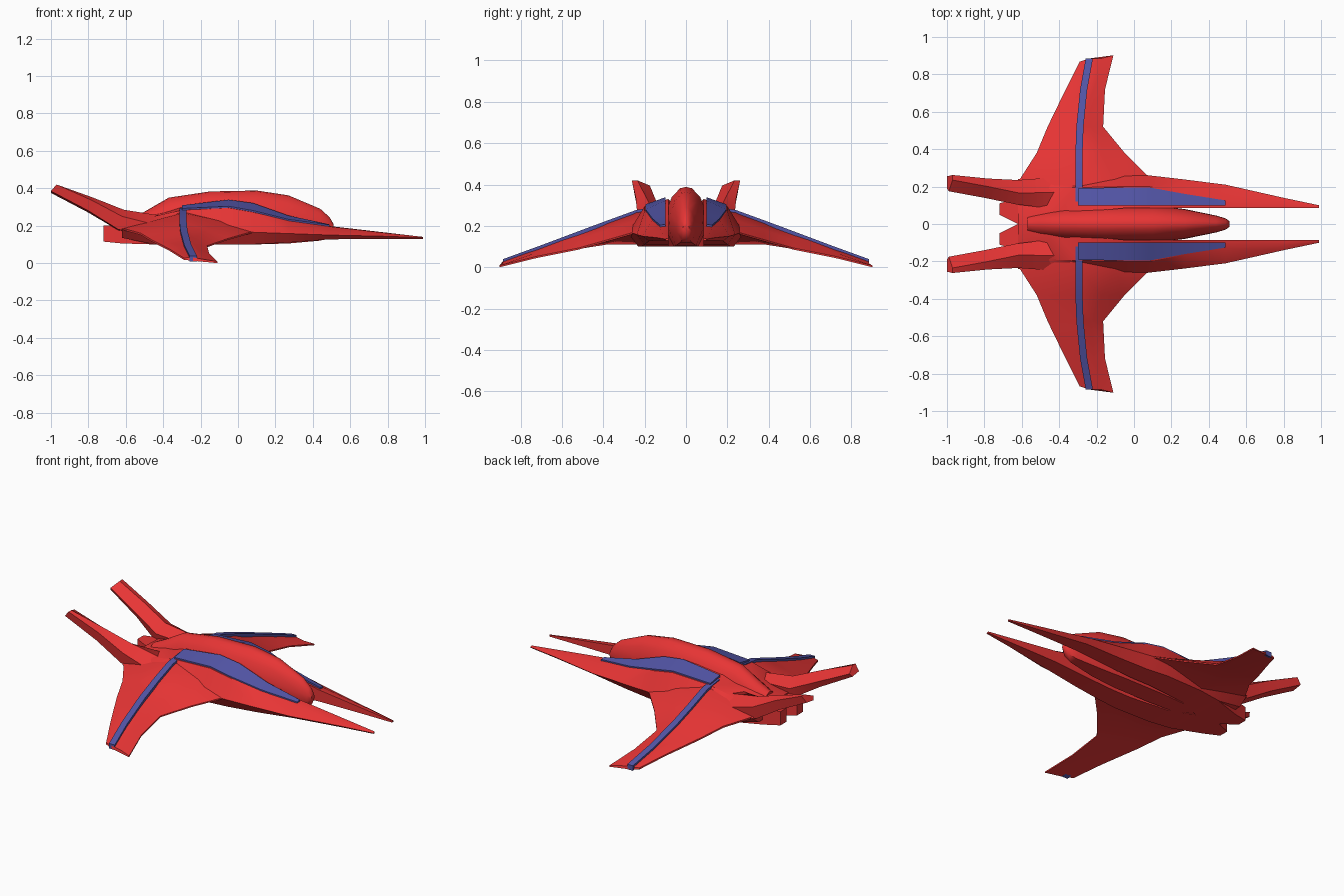
import bpy, bmesh
from mathutils import Vector


def material(name, color):
    m = bpy.data.materials.new(name)
    m.diffuse_color = color
    return m


RED = material("red_paint", (0.80, 0.035, 0.035, 1))
BLUE = material("blue_trim", (0.085, 0.09, 0.38, 1))


def loft(name, rings, mat, mirror=True, angle=0.6):
    """Skin a list of equal-sized point rings, cap the ends, mirror across y."""
    bm = bmesh.new()
    rows = [[bm.verts.new(Vector(p)) for p in r] for r in rings]
    n = len(rows[0])
    for a, b in zip(rows, rows[1:]):
        for i in range(n):
            j = (i + 1) % n
            bm.faces.new((a[i], a[j], b[j], b[i]))
    bm.faces.new(rows[0])
    bm.faces.new(rows[-1][::-1])
    bmesh.ops.recalc_face_normals(bm, faces=bm.faces)
    me = bpy.data.meshes.new(name)
    bm.to_mesh(me)
    bm.free()
    ob = bpy.data.objects.new(name, me)
    bpy.context.collection.objects.link(ob)
    me.materials.append(mat)
    bpy.ops.object.select_all(action='DESELECT')
    bpy.context.view_layer.objects.active = ob
    ob.select_set(True)
    bpy.ops.object.shade_smooth_by_angle(angle=angle)
    if mirror:
        ob.modifiers.new("mirror", 'MIRROR').use_axis = (False, True, False)
    return ob


# Central pod: x, half width, bottom z, shoulder z, top z
pod = [(-0.57, 0.045, 0.13, 0.21, 0.24), (-0.50, 0.065, 0.11, 0.22, 0.275),
       (-0.37, 0.085, 0.10, 0.25, 0.35), (-0.15, 0.10, 0.10, 0.27, 0.383),
       (0.10, 0.10, 0.10, 0.27, 0.388), (0.27, 0.08, 0.105, 0.25, 0.362),
       (0.44, 0.045, 0.12, 0.22, 0.29), (0.49, 0.03, 0.135, 0.205, 0.245),
       (0.51, 0.015, 0.17, 0.195, 0.21)]
rings = []
for x, w, b, s, t in pod:
    right = [(x, w * 0.6, b), (x, w, (b + s) / 2), (x, w * 0.97, s),
             (x, w * 0.68, s + (t - s) * 0.6), (x, w * 0.28, s + (t - s) * 0.95)]
    left = [(p[0], -p[1], p[2]) for p in right[::-1]]
    rings.append(right + [(x, 0, t)] + left)
loft("central_pod", rings, RED, mirror=False, angle=0.8)

# Hull side running into a nose prong:
# x, inner y, inner top z, mid y, mid z, outer y, outer z, bottom z
hull = [(-0.62, 0.00, 0.21, 0.18, 0.205, 0.24, 0.18, 0.135),
        (-0.45, 0.00, 0.26, 0.19, 0.25, 0.27, 0.18, 0.10),
        (-0.30, 0.06, 0.30, 0.195, 0.283, 0.28, 0.17, 0.10),
        (-0.05, 0.085, 0.33, 0.20, 0.295, 0.28, 0.165, 0.10),
        (0.08, 0.085, 0.312, 0.20, 0.272, 0.26, 0.165, 0.10),
        (0.27, 0.085, 0.245, 0.165, 0.225, 0.238, 0.158, 0.11),
        (0.49, 0.085, 0.198, 0.13, 0.195, 0.21, 0.15, 0.127),
        (0.80, 0.085, 0.162, 0.11, 0.160, 0.140, 0.143, 0.13),
        (0.99, 0.085, 0.14, 0.09, 0.140, 0.10, 0.136, 0.13)]
loft("hull_and_prong",
     [[(x, yi, zi), (x, ym, zm), (x, yo, zo), (x, yi + (yo - yi) * 0.75, b), (x, yi, b)]
      for x, yi, zi, ym, zm, yo, zo, b in hull], RED)

# Swept wing: y, trailing x/z, crest x/z, leading x/z, bottom z
wing = [(0.12, -0.62, 0.19, -0.295, 0.285, 0.10, 0.18, 0.10),
        (0.24, -0.61, 0.185, -0.295, 0.268, 0.09, 0.165, 0.11),
        (0.38, -0.52, 0.16, -0.295, 0.217, -0.05, 0.125, 0.11),
        (0.52, -0.462, 0.125, -0.290, 0.165, -0.165, 0.085, 0.088),
        (0.72, -0.365, 0.075, -0.27, 0.090, -0.155, 0.045, 0.045),
        (0.885, -0.29, 0.028, -0.24, 0.030, -0.11, 0.00, 0.012)]
rings = []
for y, xt, zt, xc, zc, xl, zl, b in wing:
    d = 0.017 if y > 0.85 else 0
    rings.append([(xt, y - d, zt), (xc, y, zc), ((xc + xl) / 2, y, (zc * 0.6 + zl * 0.4)),
                  (xl, y + d, zl + 0.008), (xl, y + d, zl), (xc, y, b), (xt, y - d, zt - 0.01)])
loft("wing", rings, RED, angle=0.5)

# Blue trim along the crest of each wing
loft("wing_stripe",
     [[(xc - 0.018, y, zc + 0.009), (xc + 0.02, y, zc + 0.009),
       (xc + 0.02, y, zc - 0.022), (xc - 0.018, y, zc - 0.022)]
      for y, _, _, xc, zc, _, _, _ in wing], BLUE, angle=0.4)

# Blue trim along the inner shoulder of each hull side
loft("hull_stripe",
     [[(x, 0.098, zi + 0.009), (x, ym - 0.004, zm + 0.009),
       (x, ym - 0.004, zm - 0.02), (x, 0.098, zi - 0.02)]
      for x, _, zi, ym, zm, _, _, _ in hull[2:7]], BLUE, angle=0.4)

# Raised tail fins
loft("tail_fin", [
    [(-0.42, 0.08, 0.24), (-0.42, 0.17, 0.255), (-0.42, 0.25, 0.20), (-0.42, 0.24, 0.14), (-0.42, 0.10, 0.12)],
    [(-0.63, 0.105, 0.235), (-0.61, 0.165, 0.285), (-0.62, 0.235, 0.25), (-0.64, 0.225, 0.18), (-0.64, 0.12, 0.175)],
    [(-0.80, 0.14, 0.31), (-0.78, 0.20, 0.352), (-0.78, 0.243, 0.335), (-0.80, 0.235, 0.28), (-0.80, 0.16, 0.27)],
    [(-0.99, 0.175, 0.395), (-0.97, 0.235, 0.42), (-0.97, 0.262, 0.42), (-1.0, 0.255, 0.385), (-1.0, 0.19, 0.375)],
], RED)

# Engine blocks at the rear
loft("engine_block", [
    [(-0.72, 0.05, 0.115), (-0.72, 0.11, 0.115), (-0.72, 0.11, 0.20), (-0.72, 0.05, 0.20)],
    [(-0.62, 0.00, 0.105), (-0.62, 0.14, 0.105), (-0.62, 0.14, 0.20), (-0.62, 0.00, 0.20)],
    [(-0.45, 0.00, 0.10), (-0.45, 0.20, 0.10), (-0.45, 0.20, 0.22), (-0.45, 0.00, 0.22)],
], RED, angle=0.3)
